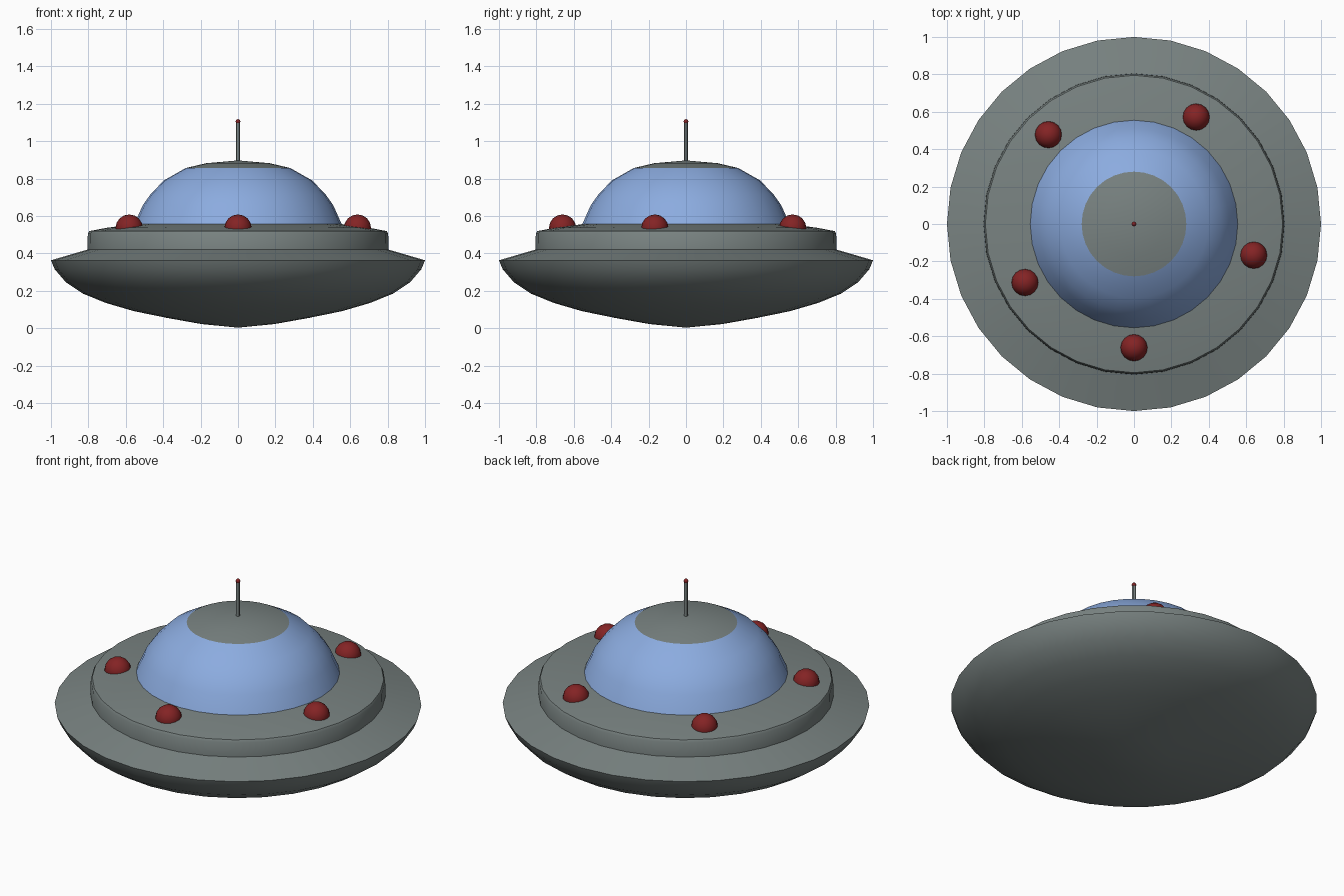
import bpy, bmesh
from math import radians, cos, sin, tau

if "Cube" in bpy.data.objects:
    bpy.data.objects.remove(bpy.data.objects["Cube"])


def material(name, r, g, b):
    m = bpy.data.materials.new(name)
    m.diffuse_color = (r, g, b, 1)
    m.use_nodes = True
    m.node_tree.nodes["Principled BSDF"].inputs["Base Color"].default_value = m.diffuse_color
    return m


METAL = material("grey_metal", 0.19, 0.225, 0.22)
GLASS = material("blue_glass", 0.26, 0.41, 0.74)
RED = material("red_lamp", 0.23, 0.017, 0.018)


def finish(bm, name, mat, angle=30):
    bmesh.ops.recalc_face_normals(bm, faces=bm.faces)
    me = bpy.data.meshes.new(name)
    bm.to_mesh(me)
    bm.free()
    me.materials.append(mat)
    ob = bpy.data.objects.new(name, me)
    bpy.context.collection.objects.link(ob)
    bpy.ops.object.select_all(action='DESELECT')
    ob.select_set(True)
    bpy.context.view_layer.objects.active = ob
    bpy.ops.object.shade_smooth_by_angle(angle=radians(angle))
    return ob


def lathe(name, profile, mat, sides=32):
    """Spin an (r, z) profile around the z axis."""
    bm = bmesh.new()
    rings = []
    for r, z in profile:
        n = 1 if r == 0 else sides
        rings.append([bm.verts.new((r * cos(tau * i / sides), r * sin(tau * i / sides), z))
                      for i in range(n)])
    for a, b in zip(rings, rings[1:]):
        for i in range(sides):
            j = (i + 1) % sides
            quad = [a[i % len(a)], a[j % len(a)], b[j % len(b)], b[i % len(b)]]
            bm.faces.new(list(dict.fromkeys(quad)))
    return finish(bm, name, mat)


def ball(name, loc, radius, mat, segs=16):
    bm = bmesh.new()
    bmesh.ops.create_uvsphere(bm, u_segments=segs, v_segments=segs // 2, radius=radius)
    bmesh.ops.translate(bm, verts=bm.verts, vec=loc)
    return finish(bm, name, mat, 50)


# Saucer hull: bowl, sloping rim, raised deck up to the dome foot
lathe("saucer_hull", [
    (0, 0.003), (0.195, 0.022), (0.38, 0.055), (0.556, 0.091), (0.707, 0.135),
    (0.83, 0.185), (0.92, 0.245), (0.98, 0.315), (1.0, 0.363),
    (0.805, 0.42), (0.803, 0.505), (0.795, 0.519), (0.70, 0.537), (0.555, 0.556)], METAL)

# Glass dome and its metal cap
lathe("glass_dome", [(0.555, 0.555), (0.51, 0.656), (0.467, 0.717),
                     (0.396, 0.79), (0.28, 0.856)], GLASS)
lathe("dome_cap", [(0.28, 0.856), (0.17, 0.882), (0, 0.897)], METAL)

# Antenna with a red tip
lathe("antenna", [(0, 0.87), (0.01, 0.87), (0.01, 1.10), (0, 1.10)], METAL, 12)
ball("antenna_tip", (0, 0, 1.105), 0.013, RED, 12)

# Deck lamps, half sunk into the deck
for k, deg in enumerate((-90, -14.6, 59.8, 133.8, 208.2)):
    a = radians(deg)
    ball(f"deck_lamp_{k + 1}", (0.66 * cos(a), 0.66 * sin(a), 0.535), 0.073, RED)
